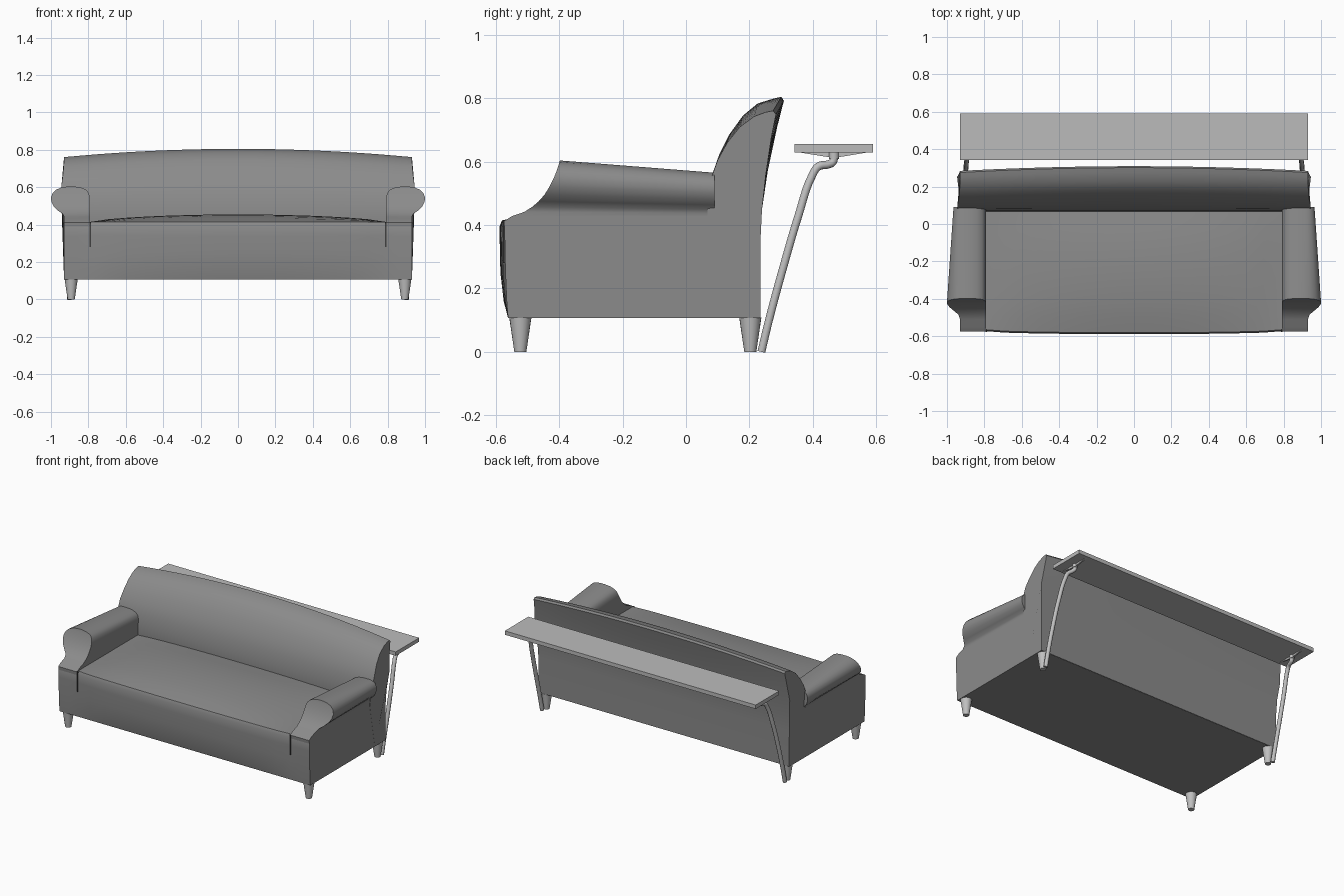
import bpy, bmesh, math

cube = bpy.data.objects.get("Cube")
if cube:
    bpy.data.objects.remove(cube, do_unlink=True)


def material(name, value):
    m = bpy.data.materials.new(name)
    m.use_nodes = True
    colour = (value, value, value, 1)
    m.diffuse_color = colour
    m.node_tree.nodes["Principled BSDF"].inputs["Base Color"].default_value = colour
    return m


FABRIC = material("grey upholstery", 0.26)
SHELF = material("pale grey shelf", 0.5)
METAL = material("light metal", 0.53)
SEAM = material("dark seam", 0.05)


def finish(bm, name, mat, angle=40):
    bmesh.ops.recalc_face_normals(bm, faces=bm.faces)
    mesh = bpy.data.meshes.new(name)
    bm.to_mesh(mesh)
    bm.free()
    ob = bpy.data.objects.new(name, mesh)
    bpy.context.collection.objects.link(ob)
    mesh.materials.append(mat)
    smooth(ob, angle)
    return ob


def smooth(ob, angle):
    bpy.ops.object.select_all(action="DESELECT")
    ob.select_set(True)
    bpy.context.view_layer.objects.active = ob
    bpy.ops.object.shade_smooth_by_angle(angle=math.radians(angle))


def loft(name, rings, mat, angle=40):
    """Skin a row of closed rings and cap both ends."""
    bm = bmesh.new()
    rows = [[bm.verts.new(p) for p in ring] for ring in rings]
    n = len(rows[0])
    for a, b in zip(rows, rows[1:]):
        for i in range(n):
            j = (i + 1) % n
            bm.faces.new((a[i], a[j], b[j], b[i]))
    bm.faces.new(rows[0])
    bm.faces.new(rows[-1])
    return finish(bm, name, mat, angle)


def box(name, lo, hi, mat):
    ring = lambda z: [(lo[0], lo[1], z), (hi[0], lo[1], z), (hi[0], hi[1], z), (lo[0], hi[1], z)]
    return loft(name, [ring(lo[2]), ring(hi[2])], mat)


# Base and seat in one piece: bulging front, domed seat between the arms
def seat_ring(x):
    crown = max(0, 1 - (x / 0.79) ** 2)
    b = 0.016 * crown ** 0.5
    ring = [(0.232, 0.107), (-0.562, 0.107), (-0.566 - b * 0.6, 0.16), (-0.57 - b, 0.25),
            (-0.572 - b, 0.34), (-0.573 - b, 0.395), (-0.565 - b, 0.415)]
    for i in range(1, 9):
        t = i / 9
        ring.append((-0.57 + 0.7 * t, 0.415 + 0.04 * crown ** 0.7 * math.sin(math.pi * t) ** 0.7))
    ring.append((0.232, 0.415))
    return [(x, y, z) for y, z in ring]


stations = [-0.93, -0.86] + [-0.79 + 1.58 * i / 16 for i in range(17)] + [0.86, 0.93]
loft("seat_and_base", [seat_ring(x) for x in stations], FABRIC)

# Backrest: rolled profile swept across, crowned toward the middle
BACK = [(0.235, 0.108), (0.12, 0.108), (0.066, 0.4), (0.07, 0.48), (0.08, 0.55), (0.1, 0.605),
        (0.13, 0.66), (0.17, 0.71), (0.215, 0.743), (0.25, 0.756), (0.275, 0.761),
        (0.284, 0.75), (0.27, 0.68), (0.252, 0.56), (0.24, 0.45), (0.235, 0.35)]


def back_ring(t):
    crown = 1 - t * t
    ring = []
    for y, z in BACK:
        lift = max(0, (z - 0.5) / 0.26)
        width = 0.93 + 0.016 * math.exp(-((z - 0.57) / 0.1) ** 2)
        push = 0.026 if y > 0.235 else 0.012
        ring.append((t * width, y + push * crown * lift, z + 0.044 * crown * lift))
    return ring


loft("backrest", [back_ring(-1 + i / 10) for i in range(21)], FABRIC)

# Arms: stacked levels of (inner x, outer x, front y, z) with a scooped front
ARM = [(0.79, 0.93, -0.572, 0.38), (0.79, 0.93, -0.575, 0.412), (0.79, 0.93, -0.55, 0.428),
       (0.79, 0.93, -0.51, 0.442), (0.79, 0.938, -0.485, 0.458), (0.79, 0.962, -0.465, 0.475),
       (0.79, 0.985, -0.446, 0.497), (0.79, 0.998, -0.43, 0.523), (0.792, 1.0, -0.418, 0.547),
       (0.798, 0.99, -0.409, 0.57), (0.813, 0.972, -0.403, 0.587), (0.84, 0.945, -0.4, 0.599),
       (0.875, 0.91, -0.398, 0.604)]


def arm_ring(level, side):
    xi, xo, yf, z = level
    back_z = 0.42 + (z - 0.42) * 0.79 if z > 0.42 else z
    back_x = 0.93 + (xo - 0.93) * 0.5
    return [(side * xi, yf, z), (side * xo, yf, z),
            (side * back_x, 0.09, back_z), (side * xi, 0.09, back_z)]


# Bent tube that carries the shelf, as x, y, z
TUBE = [(0.9, 0.238, 0.0), (0.9, 0.262, 0.1), (0.898, 0.308, 0.27), (0.892, 0.355, 0.43),
        (0.88, 0.4, 0.56), (0.875, 0.418, 0.585), (0.865, 0.45, 0.592),
        (0.86, 0.464, 0.6), (0.86, 0.467, 0.63)]


def shelf_tube(name, side):
    cu = bpy.data.curves.new(name, "CURVE")
    cu.dimensions = "3D"
    cu.bevel_depth = 0.013
    cu.bevel_resolution = 3
    cu.resolution_u = 5
    cu.use_fill_caps = True
    sp = cu.splines.new("BEZIER")
    sp.bezier_points.add(len(TUBE) - 1)
    for bp, (x, y, z) in zip(sp.bezier_points, TUBE):
        bp.co = (side * x, y, z)
        bp.handle_left_type = bp.handle_right_type = "AUTO"
    ob = bpy.data.objects.new(name, cu)
    bpy.context.collection.objects.link(ob)
    cu.materials.append(METAL)
    bpy.ops.object.select_all(action="DESELECT")
    ob.select_set(True)
    bpy.context.view_layer.objects.active = ob
    bpy.ops.object.convert(target="MESH")
    smooth(bpy.context.view_layer.objects.active, 50)


def disc(x, y, z, r, n=20):
    return [(x + r * math.cos(math.tau * i / n), y + r * math.sin(math.tau * i / n), z)
            for i in range(n)]


# Everything that comes in left and right pairs
for word, s in (("left", 1), ("right", -1)):
    loft(word + "_arm", [arm_ring(lv, s) for lv in ARM], FABRIC, 45)
    for end, y in (("front", -0.523), ("back", 0.203)):
        loft(f"{word}_{end}_leg", [disc(s * 0.892, y, 0, 0.019), disc(s * 0.892, y, 0.108, 0.035)], METAL)
    shelf_tube(word + "_shelf_tube", s)
    gusset = lambda x: [(x, 0.342, 0.632), (x, 0.467, 0.612), (x, 0.588, 0.632)]
    loft(word + "_shelf_gusset", [gusset(s * 0.855), gusset(s * 0.865)], METAL)
    loft(word + "_tube_collar", [disc(s * 0.86, 0.467, 0.608, 0.016), disc(s * 0.86, 0.467, 0.632, 0.016)], METAL)
    box(word + "_front_seam", (s * 0.79 - 0.004, -0.577, 0.28), (s * 0.79 + 0.004, -0.569, 0.415), SEAM)

# Shelf behind the backrest
box("shelf", (-0.93, 0.342, 0.63), (0.93, 0.59, 0.656), SHELF)
